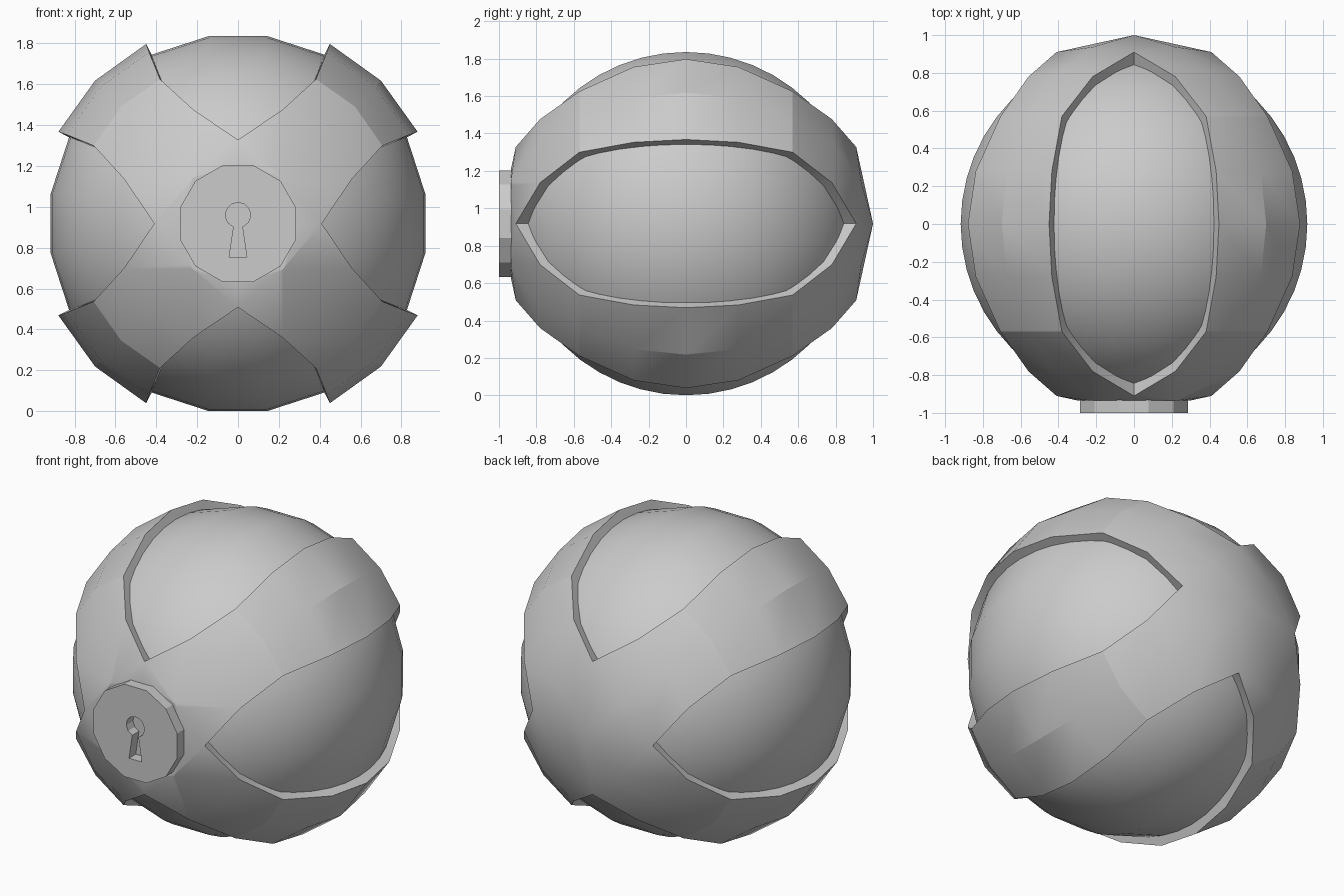
import bpy, bmesh
from math import sin, cos, pi, radians
from mathutils import Matrix, Vector

if "Cube" in bpy.data.objects:
    bpy.data.objects.remove(bpy.data.objects["Cube"])

H = 0.918  # height of the centre


def finish(name, bm, angle):
    bmesh.ops.recalc_face_normals(bm, faces=bm.faces)
    me = bpy.data.meshes.new(name)
    bm.to_mesh(me)
    bm.free()
    ob = bpy.data.objects.new(name, me)
    ob.location.z = H
    bpy.context.collection.objects.link(ob)
    activate(ob)
    bpy.ops.object.shade_smooth_by_angle(angle=radians(angle))
    return ob


def activate(ob):
    bpy.ops.object.select_all(action='DESELECT')
    ob.select_set(True)
    bpy.context.view_layer.objects.active = ob


# Inner ball, poles on the front-back axis
bm = bmesh.new()
bmesh.ops.create_uvsphere(
    bm, u_segments=20, v_segments=24, radius=0.929,
    matrix=Matrix.Rotation(pi / 2, 4, 'X') @ Matrix.Rotation(radians(9), 4, 'Z'))
finish("inner_ball", bm, 40)

# Crossed bands: one arm from front to back, repeated four times
# (edge y, edge outward, edge half width, centre y, centre outward)
half = [(0.91, 0.29, 0.29, 0.937, 0.31),
        (0.78, 0.55, 0.24, 0.79, 0.60),
        (0.57, 0.77, 0.23, 0.57, 0.81),
        (0.28, 0.90, 0.285, 0.28, 0.95)]
rows = [(-a, b, c, -d, e) for a, b, c, d, e in half]
rows += [(0, 0.94, 0.304, 0, 0.99)] + half[::-1]
bm = bmesh.new()
for k in range(4):
    rot = Matrix.Rotation(pi / 4 + k * pi / 2, 3, 'Y')
    grid = [[bm.verts.new(rot @ Vector(p)) for p in
             ((u, y, -w), (cu, cy, 0), (u, y, w))] for y, u, w, cy, cu in rows]
    for a, b in zip(grid, grid[1:]):
        for i in (0, 1):
            bm.faces.new((a[i], a[i + 1], b[i + 1], b[i]))
    for row, y in ((grid[0], -1), (grid[-1], 1)):
        pole = bm.verts.new((0, y, 0))
        for i in (0, 1):
            bm.faces.new((pole, row[i], row[i + 1]))
bmesh.ops.remove_doubles(bm, verts=bm.verts, dist=0.004)
# Walls of the four openings run inward to the ball
rim = [e for e in bm.edges if e.is_boundary]
new = bmesh.ops.extrude_edge_only(bm, edges=rim)["geom"]
for v in new:
    if isinstance(v, bmesh.types.BMVert):
        v.co *= 0.91
# Flat seat for the lock
cut = bmesh.ops.bisect_plane(bm, geom=bm.verts[:] + bm.edges[:] + bm.faces[:],
                             plane_co=(0, -0.935, 0), plane_no=(0, -1, 0), clear_outer=True)
seat = [e for e in cut["geom_cut"] if isinstance(e, bmesh.types.BMEdge)]
bmesh.ops.contextual_create(bm, geom=seat)
finish("crossed_bands", bm, 18.5)

# Lock plate: twelve-sided disc with a keyhole
plate = [(0.295 * cos(radians(15 + 30 * i)), 0.295 * sin(radians(15 + 30 * i)))
         for i in range(12)]
hole = [(0.062 * cos(radians(-70 + 32 * i)), 0.042 + 0.062 * sin(radians(-70 + 32 * i)))
        for i in range(11)]
hole = [(x, z) for x, z in hole if z > -0.018 or abs(x) > 0.015]
hole = hole[:-1] + [(-0.021, -0.016), (-0.043, -0.163), (0.043, -0.163)]
cu = bpy.data.curves.new("lock_plate", 'CURVE')
cu.dimensions = '2D'
cu.fill_mode = 'BOTH'
cu.extrude = 0.035
for pts in (plate, hole):
    sp = cu.splines.new('POLY')
    sp.points.add(len(pts) - 1)
    for p, (x, z) in zip(sp.points, pts):
        p.co = (x, z, 0, 1)
    sp.use_cyclic_u = True
lock = bpy.data.objects.new("lock_plate", cu)
lock.location = (0, -0.965, H)
lock.rotation_euler.x = pi / 2
bpy.context.collection.objects.link(lock)
activate(lock)
bpy.ops.object.convert(target='MESH')
bpy.ops.object.shade_flat()
